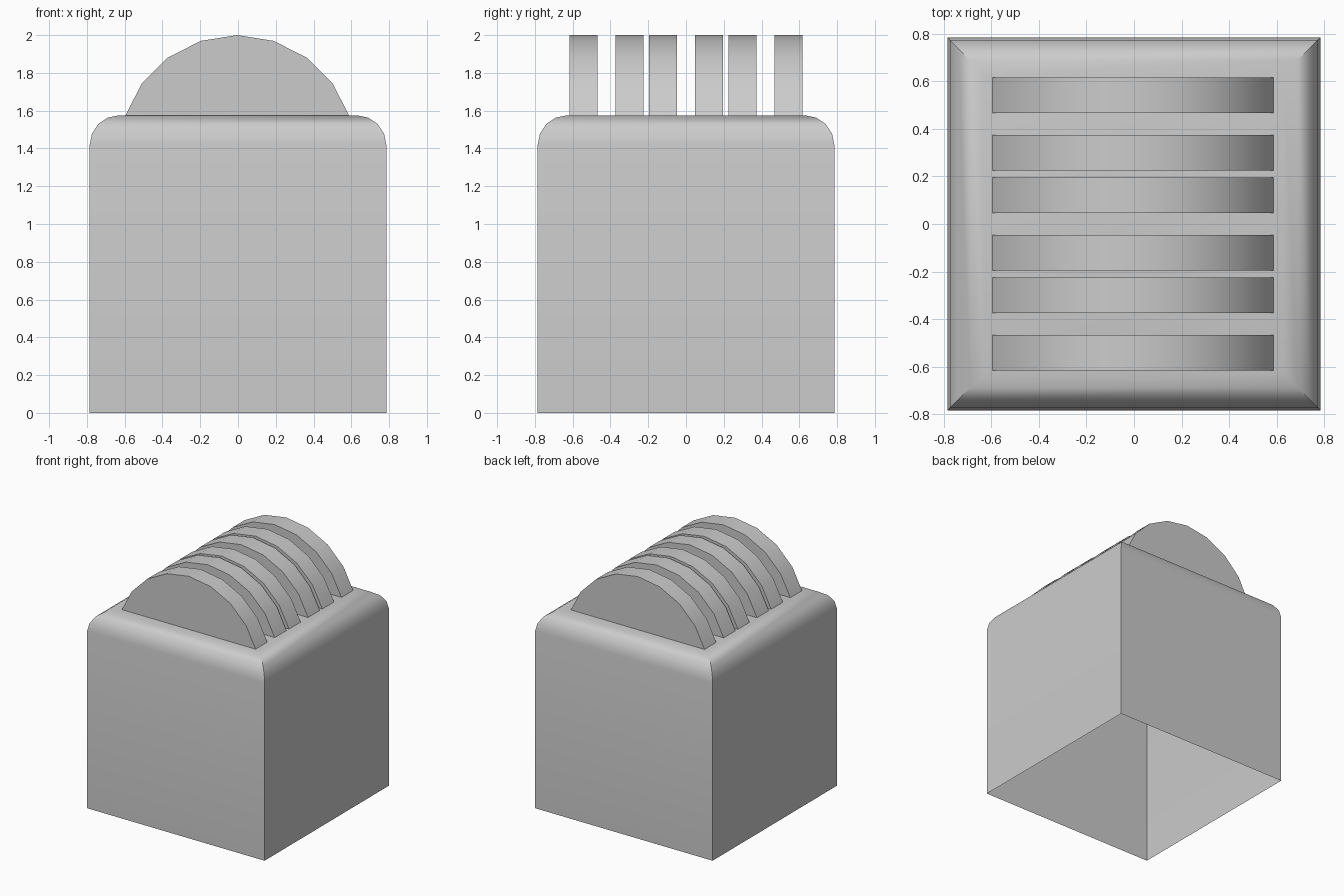
import bpy, bmesh
from math import sin, cos, radians, pi

if "Cube" in bpy.data.objects:
    bpy.data.objects.remove(bpy.data.objects["Cube"])

HALF, TOP, ROUND = 0.785, 1.575, 0.155


def finish(name, bm):
    bmesh.ops.recalc_face_normals(bm, faces=bm.faces)
    mesh = bpy.data.meshes.new(name)
    bm.to_mesh(mesh)
    bm.free()
    obj = bpy.data.objects.new(name, mesh)
    bpy.context.collection.objects.link(obj)
    bpy.ops.object.select_all(action='DESELECT')
    bpy.context.view_layer.objects.active = obj
    obj.select_set(True)
    bpy.ops.object.shade_smooth_by_angle(angle=radians(30))
    return obj


# Body: square shell, open underneath, rounded top rim with mitred corners
profile = [(HALF, 0.0)]
for i in range(5):
    a = i / 4 * pi / 2
    profile.append((HALF - ROUND * (1 - cos(a)), TOP - ROUND * (1 - sin(a))))

bm = bmesh.new()
rings = [[bm.verts.new((sx * r, sy * r, z))
          for sx, sy in ((-1, -1), (1, -1), (1, 1), (-1, 1))]
         for r, z in profile]
for low, high in zip(rings, rings[1:]):
    for i in range(4):
        j = (i + 1) % 4
        bm.faces.new((low[i], low[j], high[j], high[i]))
bm.faces.new(rings[-1])
finish("body", bm)


# Discs: the upper arc of a 20-sided disc standing out of the body top
def disc(name, y, radius=0.626, thickness=0.148):
    bm = bmesh.new()
    arc = [radians(18 * i) for i in range(-4, 5)]
    verts = [bm.verts.new((radius * sin(a) - 0.004, y - thickness / 2,
                           2.0 - radius * (1 - cos(a)))) for a in arc]
    face = bm.faces.new(verts)
    out = bmesh.ops.extrude_face_region(bm, geom=[face], use_keep_orig=True)
    moved = [v for v in out["geom"] if isinstance(v, bmesh.types.BMVert)]
    bmesh.ops.translate(bm, verts=moved, vec=(0, thickness, 0))
    finish(name, bm)


for n, y in enumerate((-0.542, -0.300, -0.121, 0.121, 0.300, 0.542)):
    disc(f"disc_{n + 1}", y)
